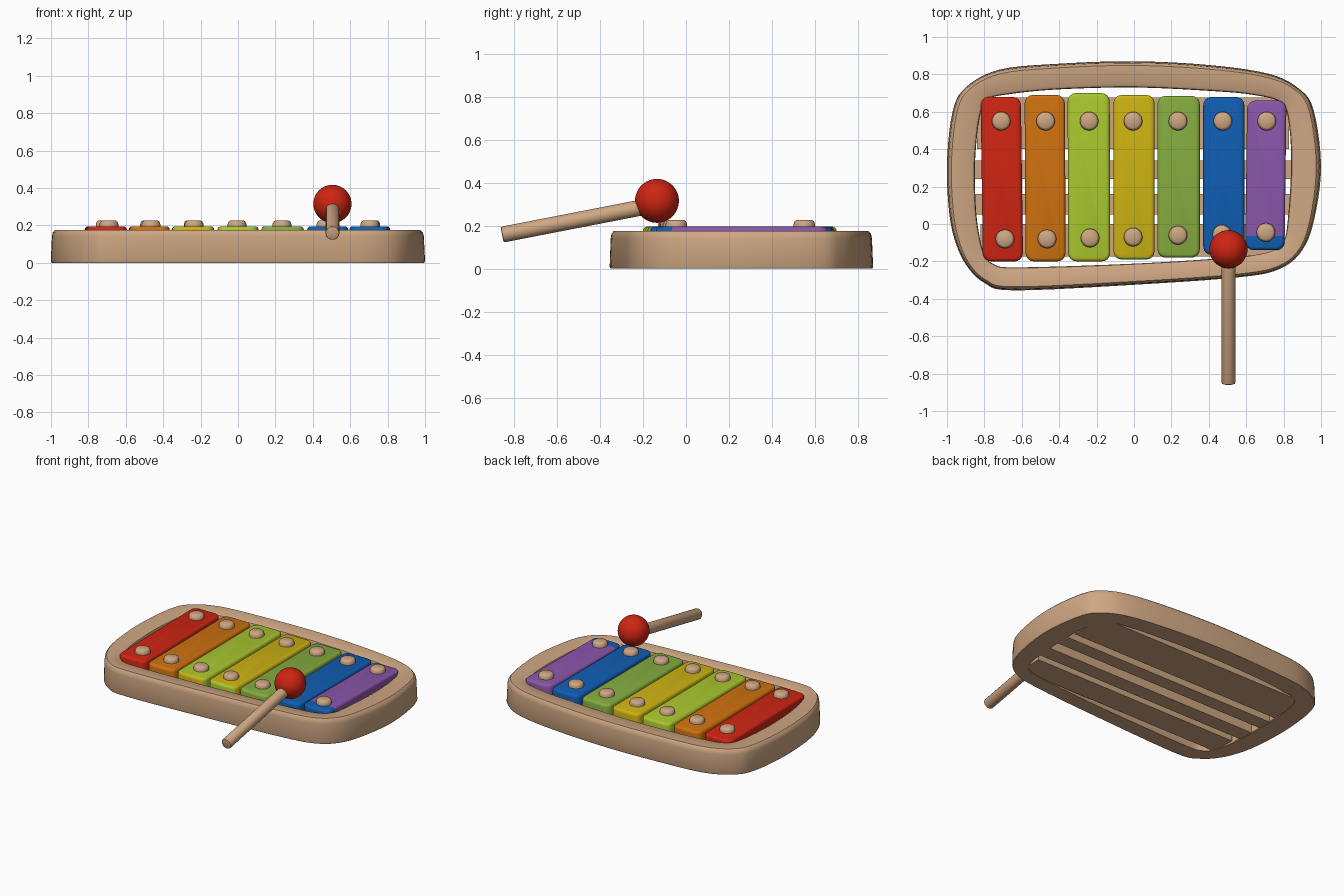
import bpy, bmesh, math
from mathutils import Vector

if "Cube" in bpy.data.objects:
    bpy.data.objects.remove(bpy.data.objects["Cube"])


def mat(name, r, g, b):
    m = bpy.data.materials.new(name)
    m.diffuse_color = (r, g, b, 1)
    m.use_nodes = True
    m.node_tree.nodes["Principled BSDF"].inputs["Base Color"].default_value = m.diffuse_color
    return m


WOOD = mat("tan wood", 0.62, 0.385, 0.225)
RED = mat("red", 0.62, 0.018, 0.006)
ORANGE = mat("orange", 0.62, 0.165, 0.005)
LIME = mat("lime", 0.40, 0.57, 0.028)
YELLOW = mat("yellow", 0.61, 0.45, 0.006)
GREEN = mat("green", 0.235, 0.41, 0.05)
BLUE = mat("blue", 0.005, 0.11, 0.45)
PURPLE = mat("purple", 0.25, 0.092, 0.40)


def finish(name, bm, *mats):
    bmesh.ops.recalc_face_normals(bm, faces=bm.faces[:])
    me = bpy.data.meshes.new(name)
    bm.to_mesh(me)
    bm.free()
    for m in mats:
        me.materials.append(m)
    ob = bpy.data.objects.new(name, me)
    bpy.context.collection.objects.link(ob)
    bpy.ops.object.select_all(action='DESELECT')
    ob.select_set(True)
    bpy.context.view_layer.objects.active = ob
    bpy.ops.object.shade_smooth_by_angle(angle=math.radians(40))
    return ob


def smooth_loop(pts, n=5):
    """Closed Catmull-Rom curve through the points."""
    out, c = [], len(pts)
    for i in range(c):
        p0, p1, p2, p3 = (Vector(pts[(i + k) % c]) for k in (-1, 0, 1, 2))
        for s in range(n):
            t = s / n
            out.append(0.5 * (2 * p1 + (p2 - p0) * t + (2 * p0 - 5 * p1 + 4 * p2 - p3) * t * t
                              + (3 * p1 - p0 - 3 * p2 + p3) * t ** 3))
    return out


# frame: hollow rim lofted between an outer and an inner outline
outer = smooth_loop([(0, .87), (-.4, .857), (-.72, .825), (-.90, .73), (-.97, .60), (-1, .33), (-.99, .08),
                     (-.96, -.08), (-.90, -.215), (-.80, -.315), (-.64, -.355), (0, -.325), (.56, -.285),
                     (.78, -.24), (.90, -.14), (.965, .03), (1, .31), (.96, .61), (.88, .725), (.72, .803),
                     (.4, .85)])
inner = smooth_loop([(0, .73), (-.4, .72), (-.66, .695), (-.78, .665), (-.825, .57), (-.85, .33), (-.845, .08),
                     (-.825, -.07), (-.80, -.16), (-.75, -.215), (-.62, -.232), (0, -.212), (.5, -.18),
                     (.72, -.15), (.80, -.09), (.825, .05), (.84, .31), (.83, .52), (.79, .645), (.64, .69),
                     (.4, .712)])
bm = bmesh.new()
rings = []
for t, z in ((.03, 0), (0, .01), (.04, .14), (.07, .162), (.16, .175),
             (.88, .175), (.97, .168), (1, .155), (1, .005), (.97, 0)):
    rings.append([bm.verts.new((*o.lerp(i, t), z)) for o, i in zip(outer, inner)])
for k, a in enumerate(rings):
    b = rings[(k + 1) % len(rings)]
    for j in range(len(a)):
        m = (j + 1) % len(a)
        bm.faces.new((a[j], a[m], b[m], b[j]))
finish("frame", bm, WOOD)


def slab(x0, x1, y0, y1, z0, z1, skew=0.0):
    """Box; skew tilts the front end sideways."""
    bm = bmesh.new()
    bmesh.ops.create_cube(bm, size=1)
    for v in bm.verts:
        front = v.co.y < 0
        v.co = (x0 if v.co.x < 0 else x1, y0 if front else y1, z0 if v.co.z < 0 else z1)
        if front:
            v.co.x += skew
    return bm


# base rails below the bars, with long slots between them
for i, (x0, x1, y0, y1) in enumerate(((-.82, .80, -.175, .0), (-.87, .87, .05, .16),
                                      (-.87, .87, .24, .34), (-.84, .83, .40, .675))):
    finish(f"base_rail_{i + 1}", slab(x0, x1, y0, y1, .002, .105), WOOD)


def bar(name, x0, x1, y0, y1, skew, main, tip=None, tip_y=0):
    bm = slab(x0, x1, y0, y1, .10, .195, skew)
    up = [e for e in bm.edges if abs(e.verts[0].co.z - e.verts[1].co.z) > .05]
    bmesh.ops.bevel(bm, geom=up, offset=.045, segments=4, profile=.5, affect='EDGES')
    rim = [e for e in bm.edges if min(v.co.z for v in e.verts) > .19]
    bmesh.ops.bevel(bm, geom=rim, offset=.018, segments=3, profile=.5, affect='EDGES')
    if tip:  # differently coloured front end
        bmesh.ops.bisect_plane(bm, geom=bm.verts[:] + bm.edges[:] + bm.faces[:],
                               plane_co=(0, tip_y, 0), plane_no=(0, 1, 0))
        for f in bm.faces:
            f.material_index = int(f.calc_center_median().y < tip_y)
    finish(name, bm, *([main, tip] if tip else [main]))


def peg(name, x, y):
    bm = bmesh.new()
    rows = []
    for r, z in ((.05, .15), (.05, .207), (.045, .22), (.036, .226)):
        rows.append([bm.verts.new((x + r * math.cos(a * math.tau / 24), y + r * math.sin(a * math.tau / 24), z))
                     for a in range(24)])
    for a, b in zip(rows, rows[1:]):
        for j in range(24):
            bm.faces.new((a[j], a[j - 1], b[j - 1], b[j]))
    bm.faces.new(rows[0])
    bm.faces.new(rows[-1])
    finish(name, bm, WOOD)


# seven sound bars, each with a back and a front peg
BARS = (("red", -.82, -.605, -.20, .68, .012, RED, None, 0, -.71, -.69, -.08),
        ("orange", -.585, -.37, -.20, .69, .005, ORANGE, None, 0, -.473, -.465, -.08),
        ("lime", -.355, -.13, -.20, .70, .003, LIME, YELLOW, -.185, -.24, -.235, -.075),
        ("yellow", -.11, .11, -.19, .69, 0, YELLOW, LIME, -.175, -.005, -.005, -.07),
        ("green", .125, .352, -.18, .685, 0, GREEN, None, 0, .235, .235, -.06),
        ("blue", .37, .59, -.165, .68, 0, BLUE, None, 0, .475, .47, -.055),
        ("purple", .605, .815, -.14, .66, -.01, PURPLE, BLUE, -.065, .71, .705, -.045))
for n, x0, x1, y0, y1, skew, main, tip, ty, bx, fx, fy in BARS:
    bar(n + "_bar", x0, x1, y0, y1, skew, main, tip, ty)
    peg(n + "_back_peg", bx, .55)
    peg(n + "_front_peg", fx, fy)

# mallet: ball head on a slanted stick
bm = bmesh.new()
bmesh.ops.create_uvsphere(bm, u_segments=40, v_segments=24, radius=.102)
bmesh.ops.translate(bm, verts=bm.verts[:], vec=(.505, -.135, .315))
finish("mallet_head", bm, RED)

a, b = Vector((.505, -.855, .158)), Vector((.505, -.15, .295))
bm = bmesh.new()
bmesh.ops.create_cone(bm, cap_ends=True, segments=32, radius1=.037, radius2=.037, depth=(b - a).length)
ends = [e for e in bm.edges if all(v.co.z < 0 for v in e.verts)]
bmesh.ops.bevel(bm, geom=ends, offset=.008, segments=2, profile=.5, affect='EDGES')
bmesh.ops.rotate(bm, verts=bm.verts[:], cent=(0, 0, 0),
                 matrix=(b - a).to_track_quat('Z', 'Y').to_matrix())
bmesh.ops.translate(bm, verts=bm.verts[:], vec=(a + b) / 2)
finish("mallet_stick", bm, WOOD)
